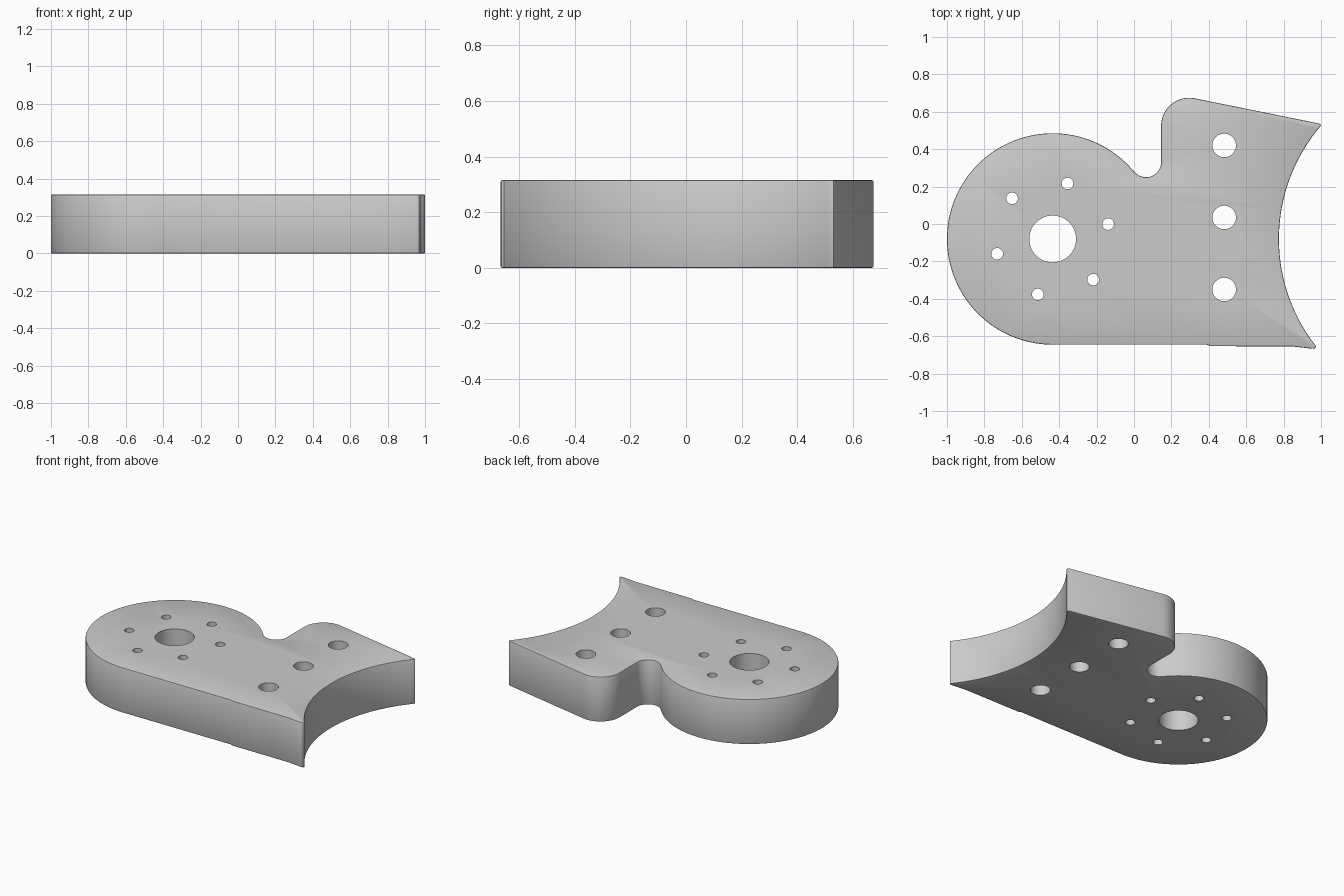
import bpy, bmesh
from math import sin, cos, radians, hypot, atan2, degrees
from mathutils import Matrix

HEIGHT = 0.315
HUB = (-0.435, -0.08)
HUB_R = 0.565

cube = bpy.data.objects.get("Cube")
if cube:
    bpy.data.objects.remove(cube, do_unlink=True)

grey = bpy.data.materials.new("plain_grey")
grey.use_nodes = True
colour = (0.6, 0.6, 0.6, 1)
grey.diffuse_color = colour
grey.node_tree.nodes["Principled BSDF"].inputs["Base Color"].default_value = colour


def arc(centre, radius, start, end, steps):
    """Points along an arc, angles in degrees."""
    angles = [radians(start + (end - start) * i / steps) for i in range(steps + 1)]
    return [(centre[0] + radius * cos(a), centre[1] + radius * sin(a)) for a in angles]


def make_object(name, bm):
    mesh = bpy.data.meshes.new(name)
    bmesh.ops.recalc_face_normals(bm, faces=bm.faces)
    bm.to_mesh(mesh)
    bm.free()
    obj = bpy.data.objects.new(name, mesh)
    bpy.context.collection.objects.link(obj)
    mesh.materials.append(grey)
    return obj


# Outline: round hub, straight front edge, scooped right end, sloped back lobe, notch
notch = (0.065, 0.33)
meet = degrees(atan2(notch[1] - HUB[1], notch[0] - HUB[0]))
scoop = (1.703, -0.08)
outline = arc(HUB, HUB_R, meet, 270, 96)
outline += [(0.39, -0.645), (0.41, -0.653), (0.85, -0.655), (0.955, -0.667), (0.968, -0.664)]
outline += arc(scoop, 0.928, 218.3, 139.5, 56)
outline += [(1.0, 0.53), (0.99, 0.537)]
outline += arc((0.295, 0.525), 0.15, 78, 180, 20)
outline += arc(notch, 0.08, 0, meet - 180, 24)[:-1]

# Plate body with softened top and bottom rims
bm = bmesh.new()
base = bm.faces.new([bm.verts.new((x, y, 0)) for x, y in outline])
top = bmesh.ops.extrude_face_region(bm, geom=[base], use_keep_orig=True)
bmesh.ops.translate(bm, vec=(0, 0, HEIGHT),
                    verts=[v for v in top["geom"] if isinstance(v, bmesh.types.BMVert)])
bmesh.ops.recalc_face_normals(bm, faces=bm.faces)
rims = [e for e in bm.edges if abs(e.verts[0].co.z - e.verts[1].co.z) < 0.001]
bmesh.ops.bevel(bm, geom=rims, offset=0.006, segments=2, profile=0.5,
                affect='EDGES', clamp_overlap=False)
plate = make_object("bracket_plate", bm)

# Holes: central bore, ring of six bolt holes, row of three mounting holes
holes = [(HUB[0], HUB[1], 0.125)]
for i in range(6):
    a = radians(15 + 60 * i)
    holes.append((HUB[0] + 0.307 * cos(a), HUB[1] + 0.307 * sin(a), 0.031))
holes += [(0.482, 0.035 + 0.385 * k, 0.063) for k in (-1, 0, 1)]

bm = bmesh.new()
for x, y, r in holes:
    bmesh.ops.create_cone(bm, cap_ends=True, segments=48, radius1=r, radius2=r,
                          depth=1, matrix=Matrix.Translation((x, y, HEIGHT / 2)))
cutter = make_object("hole_cutter", bm)
cutter.hide_render = True

cut = plate.modifiers.new("holes", 'BOOLEAN')
cut.operation = 'DIFFERENCE'
cut.solver = 'EXACT'
cut.object = cutter
bpy.ops.object.select_all(action='DESELECT')
plate.select_set(True)
bpy.context.view_layer.objects.active = plate
bpy.ops.object.modifier_apply(modifier=cut.name)
bpy.data.objects.remove(cutter, do_unlink=True)
bpy.ops.object.shade_smooth_by_angle(angle=radians(25))
